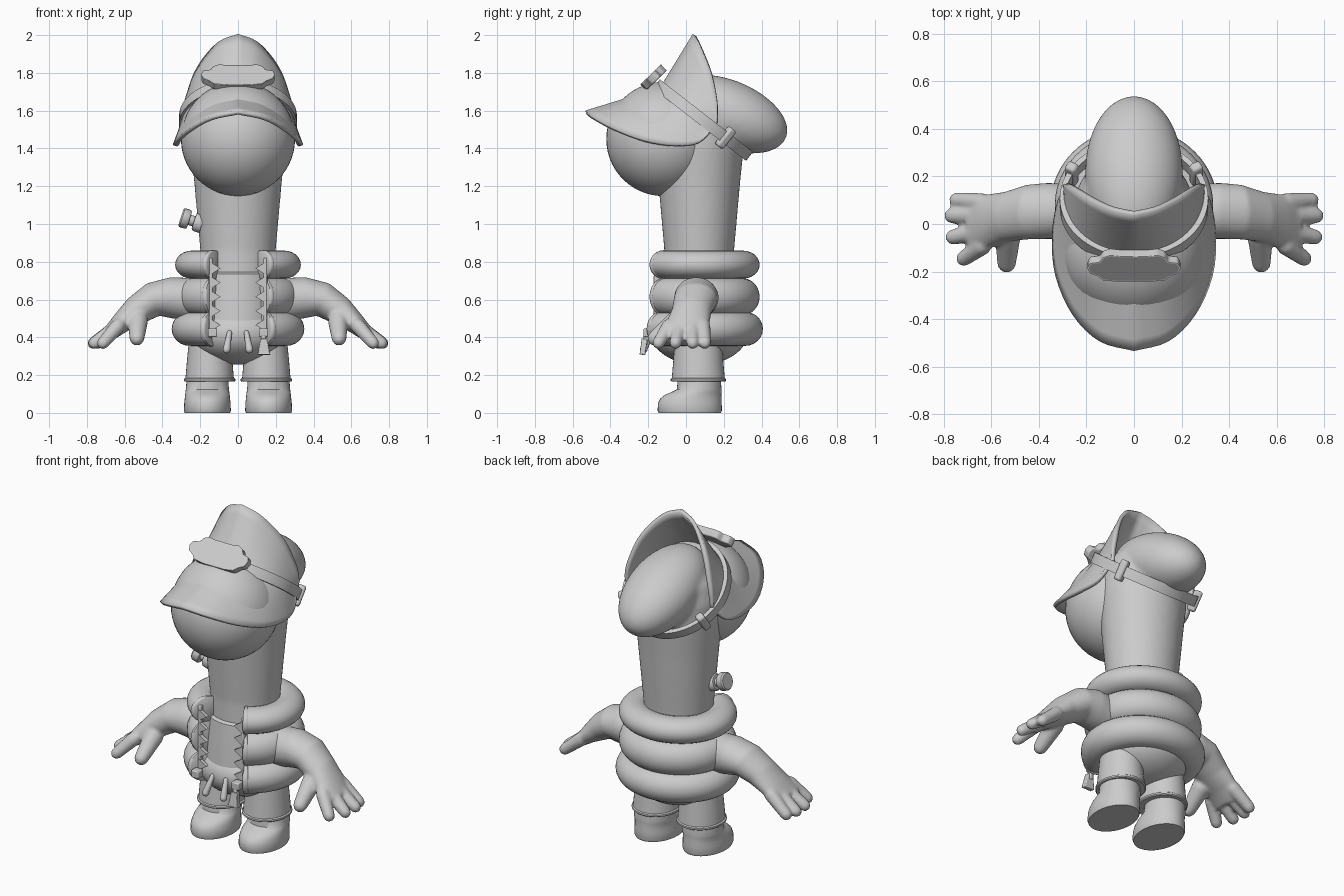
import bpy, bmesh, math
from math import sin, cos, pi, radians
from mathutils import Vector as V, Matrix

cube = bpy.data.objects.get("Cube")
if cube:
    bpy.data.objects.remove(cube, do_unlink=True)

clay = bpy.data.materials.new("plain_grey")
clay.use_nodes = True
GREY = (0.6, 0.6, 0.6, 1)
clay.diffuse_color = GREY
clay.node_tree.nodes["Principled BSDF"].inputs["Base Color"].default_value = GREY


def finish(name, bm, angle=40, bevel=0, voxel=0, smooth=0):
    """Turn a bmesh into a shaded object with optional modifiers."""
    bmesh.ops.recalc_face_normals(bm, faces=bm.faces)
    me = bpy.data.meshes.new(name)
    bm.to_mesh(me)
    bm.free()
    me.materials.append(clay)
    me.polygons.foreach_set("use_smooth", [True] * len(me.polygons))
    me.set_sharp_from_angle(angle=radians(angle))
    ob = bpy.data.objects.new(name, me)
    bpy.context.collection.objects.link(ob)
    if voxel:
        m = ob.modifiers.new("fuse", 'REMESH')
        m.mode, m.voxel_size, m.use_smooth_shade = 'VOXEL', voxel, True
        m = ob.modifiers.new("soften", 'SMOOTH')
        m.factor, m.iterations = 0.5, smooth
    if bevel:
        m = ob.modifiers.new("bevel", 'BEVEL')
        m.width, m.segments, m.limit_method = bevel, 2, 'ANGLE'
    return ob


def skin(bm, loops, closed=False, ring=True):
    """Bridge vertex loops in order; cap the ends unless closed or open strips."""
    rows = [[bm.verts.new(p) for p in loop] for loop in loops]
    n = len(rows[0])
    pairs = list(zip(rows, rows[1:])) + ([(rows[-1], rows[0])] if closed else [])
    for a, b in pairs:
        for i in range(n if ring else n - 1):
            j = (i + 1) % n
            bm.faces.new((a[i], a[j], b[j], b[i]))
    if ring and not closed:
        bm.faces.new(rows[0])
        bm.faces.new(rows[-1])


def oval(c, a, b, n=32):
    return [V(c) + V(a) * cos(2 * pi * i / n) + V(b) * sin(2 * pi * i / n) for i in range(n)]


def stack(bm, x, rows, n=40):
    """Upright loft; rows are (z, y centre, x radius, y radius)."""
    skin(bm, [oval((x, y, z), (rx, 0, 0), (0, ry, 0), n) for z, y, rx, ry in rows])


def spline(pts, n):
    """Catmull-Rom samples through a few points."""
    p = [V(q) for q in pts]
    p = [2 * p[0] - p[1]] + p + [2 * p[-1] - p[-2]]
    out = []
    for k in range(n + 1):
        f = k / n * (len(pts) - 1)
        i = min(int(f), len(pts) - 2)
        t = f - i
        a, b, c, d = p[i:i + 4]
        out.append((2 * b + (c - a) * t + (2 * a - 5 * b + 4 * c - d) * t * t
                    + (3 * b - a - 3 * c + d) * t ** 3) / 2)
    return out


def ball(bm, loc, size, rot=0):
    m = Matrix.Translation(loc) @ Matrix.Rotation(rot, 4, 'X') @ Matrix.Diagonal((*size, 1))
    bmesh.ops.create_uvsphere(bm, u_segments=48, v_segments=28, radius=1, matrix=m)


def limb(bm, a, b, ra, rb):
    """Tapered round-ended finger from a to b."""
    a, b = V(a), V(b)
    d = (b - a).normalized()
    q = d.to_track_quat('Z', 'Y')
    ends = [(a, ra, -1), (a, ra, -.6), (a, ra, 0), (b, rb, 0), (b, rb, .5), (b, rb, .85), (b, rb, .98)]
    skin(bm, [oval(c + d * r * t, q @ V((r, 0, 0)) * max(.15, math.sqrt(1 - t * t)),
                   q @ V((0, r, 0)) * max(.15, math.sqrt(1 - t * t)), 16) for c, r, t in ends])


def slab(name, outline, mat, thick, bevel=0, rim=0):
    """Flat plate from a 2D outline, with an optional raised rim on the front."""
    bm = bmesh.new()
    skin(bm, [[mat @ V((u, v, w)) for u, v in outline] for w in (0, thick)])
    if rim:
        bm.faces.ensure_lookup_table()
        bmesh.ops.inset_region(bm, faces=[bm.faces[-1]], thickness=rim, depth=-rim / 2)
    return finish(name, bm, 30, bevel)


def box(name, loc, size, rot=Matrix(), bevel=0.006):
    bm = bmesh.new()
    bmesh.ops.create_cube(bm, size=1, matrix=Matrix.Translation(loc) @ rot @ Matrix.Diagonal((*size, 1)))
    return finish(name, bm, 30, bevel)


# Neck and long cranium, fused; round snout in front
bm = bmesh.new()
stack(bm, 0, [(.6, .06, .185, .18), (.86, .07, .20, .185), (1.2, .07, .23, .215), (1.4, .07, .25, .235),
              (1.52, .075, .25, .23), (1.62, .09, .22, .2), (1.7, .1, .15, .13)])
ball(bm, (0, .22, 1.582), (.205, .335, .18), radians(-22))
finish("head_and_neck", bm, voxel=.014, smooth=8)
bm = bmesh.new()
ball(bm, (0, -.12, 1.45), (.302, .302, .302))
finish("snout", bm)

# Visor: upright crown and drooping brim meeting along a tilted crease
BACK = V((0, .79, -.615))
UP = V((0, .615, .79))
HUB = V((0, .09, 1.55))
N = 24
crown = spline([(0, .045, 2), (.09, .065, 1.965), (.165, .1, 1.89), (.222, .135, 1.8),
                (.258, .158, 1.7), (.28, .168, 1.62), (.29, .165, 1.54)], N)
brim = spline([(0, -.53, 1.59), (.14, -.49, 1.56), (.25, -.38, 1.5), (.32, -.22, 1.44),
               (.335, -.06, 1.415), (.318, .07, 1.43), (.29, .155, 1.52)], N)
crease = []
for i in range(N + 1):
    a = radians(105) * i / N
    crease.append(HUB + V((.285 * sin(a), 0, -.01)) - BACK * .28 * cos(a))
bm = bmesh.new()
rows = []
for c, k, b in zip(crown, crease, brim):
    rows.append([c.lerp(k, t / 6) for t in range(6)] + [k.lerp(b, t / 8) for t in range(9)])
mirror = [[V((-p.x, p.y, p.z)) for p in r] for r in rows[:0:-1]]
skin(bm, mirror + rows, ring=False)
bmesh.ops.remove_doubles(bm, verts=bm.verts, dist=.0005)
visor = finish("visor", bm, 35)
m = visor.modifiers.new("thickness", 'SOLIDIFY')
m.thickness, m.offset = .022, 0


# Head strap with side loops and a cloud-shaped badge
def strap_point(a, r):
    return HUB + V((r * sin(a), 0, 0)) - BACK * r * cos(a)


bm = bmesh.new()
skin(bm, [[strap_point(2 * pi * i / 64, r) + UP * h for r, h in
           ((.288, -.03), (.312, -.03), (.312, .03), (.288, .03))] for i in range(64)], closed=True)
finish("head_strap", bm, 40)
for s in (-1, 1):
    a = s * radians(120)
    out = (strap_point(a, 1) - HUB).normalized()
    rot = Matrix((out, UP.cross(out), UP)).transposed().to_4x4()
    box("strap_loop", strap_point(a, .302), (.05, .045, .12), rot, .012)
half = [(0, -.078), (.07, -.078), (.13, -.07), (.155, -.045), (.185, -.03), (.196, 0), (.185, .028),
        (.145, .036), (.13, .062), (.1, .076), (.06, .07), (0, .07)]
outline = half + [(-u, v) for u, v in half[-2:0:-1]]
face = Matrix.Translation((0, -.155, 1.76)) @ Matrix.Rotation(radians(44), 4, 'X')
slab("badge", outline, face, .045, .007, .014)

# Spool-shaped knob on the side of the neck
axis = V((-.93, 0, .3)).normalized()
side = axis.cross(V((0, 1, 0)))
bm = bmesh.new()
skin(bm, [oval(V((-.19, .03, 1.0)) + axis * d, V((0, 1, 0)) * r, side * r, 24) for d, r in
          ((0, .05), (.035, .05), (.045, .042), (.046, .028), (.07, .028), (.071, .046),
           (.08, .052), (.11, .052), (.118, .045))])
finish("neck_knob", bm, 40)

# Shirt with hem, rounded seat
bm = bmesh.new()
stack(bm, 0, [(.4, .07, .235, .245), (.44, .07, .238, .248), (.445, .07, .226, .236),
              (.6, .07, .218, .222), (.735, .07, .208, .205), (.745, .07, .19, .19)])
finish("shirt", bm, 35)
bm = bmesh.new()
ball(bm, (0, .07, .42), (.265, .255, .165))
finish("seat", bm)


# Padded vest: three open puffs with piped ends
def puff_loop(a, z, h, w, k):
    d = V((sin(a), -cos(a), 0))
    c = V((.245 * sin(a) * k, .077 - .225 * cos(a) * k, z))
    return oval(c, d * w, (0, 0, h), 24)


for z, h, w, k in ((.785, .074, .088, 1), (.615, .098, .09, .99), (.445, .09, .094, 1.05)):
    bm = bmesh.new()
    skin(bm, [puff_loop(radians(35 + 290 * i / 56), z, h, w, k) for i in range(57)])
    finish("vest_puff", bm, 50)
    for s in (-1, 1):
        bm = bmesh.new()
        skin(bm, [puff_loop(s * radians(a), z, h * f, w * f, k)
                  for a, f in ((30, .94), (31, 1.03), (34, 1.05), (35, 1))])
        finish("vest_piping", bm, 50)

# Zip teeth, sliders and hem toggles
for s in (-1, 1):
    for i in range(5):
        z = .765 - i * .075
        tooth = [(s * .15, z + .036), (s * .15, z - .036), (s * .092, z)]
        slab("zip_tooth", tooth, Matrix(((1, 0, 0, 0), (0, 0, -1, -.15), (0, 1, 0, 0), (0, 0, 0, 1))), .022)
    box("zip_tape", (s * .145, -.155, .61), (.02, .03, .42))
    box("zip_slider", (s * .135, -.2, .425), (.05, .05, .045))
    bm = bmesh.new()
    limb(bm, (s * .045, -.18, .425), (s * .06, -.225, .335), .013, .02)
    finish("hem_toggle", bm)
tilt = Matrix.Rotation(radians(-12), 4, 'X')
box("pull_link", (.135, -.215, .385), (.025, .03, .05), tilt)
tag = [(-.018, .04), (.018, .04), (.034, -.045), (-.034, -.045)]
slab("pull_tag", tag, Matrix.Translation((.137, -.21, .35)) @ Matrix.Rotation(radians(82), 4, 'X'), .03, .005, .01)

# Arms and four-fingered hands with thumbs
for s in (-1, 1):
    bm = bmesh.new()
    rows = [(.24, .05, .6, .115, .115), (.36, .055, .61, .118, .108), (.45, .05, .6, .115, .092),
            (.54, .03, .54, .105, .078), (.62, .01, .475, .115, .055), (.68, -.01, .42, .115, .04)]
    path = [V(r[:3]) for r in rows]
    loops = []
    for i, r in enumerate(rows):
        t = (path[min(i + 1, 5)] - path[max(i - 1, 0)]).normalized()
        up = V((-t.z, 0, t.x)).normalized() * r[4]
        loops.append([V((s * p.x, p.y, p.z)) for p in oval(path[i], (0, r[3], 0), up)])
    skin(bm, loops)
    for y0, y1, x1 in ((.09, .1, .745), (.035, .035, .765), (-.03, -.055, .76), (-.09, -.145, .715)):
        limb(bm, (s * .635, y0, .46), (s * x1, y1, .37), .04, .033)
    limb(bm, (s * .53, -.05, .49), (s * .535, -.165, .395), .055, .04)
    finish("arm", bm, voxel=.01, smooth=5)

# Trouser legs with cuffs, and boots
for s in (-1, 1):
    bm = bmesh.new()
    stack(bm, s * .15, [(.165, .065, .13, .14), (.17, .065, .136, .146), (.18, .065, .136, .146),
                        (.185, .065, .128, .14), (.28, .065, .12, .132), (.38, .065, .11, .125)])
    finish("trouser_leg", bm, 35)
    bm = bmesh.new()
    stack(bm, s * .162, [(0, .02, .12, .165), (.012, .02, .124, .17), (.05, .02, .123, .169),
                         (.075, .026, .12, .163), (.095, .037, .118, .15), (.11, .055, .116, .133),
                         (.125, .07, .114, .118), (.18, .07, .11, .114)])
    finish("boot", bm, 50)
